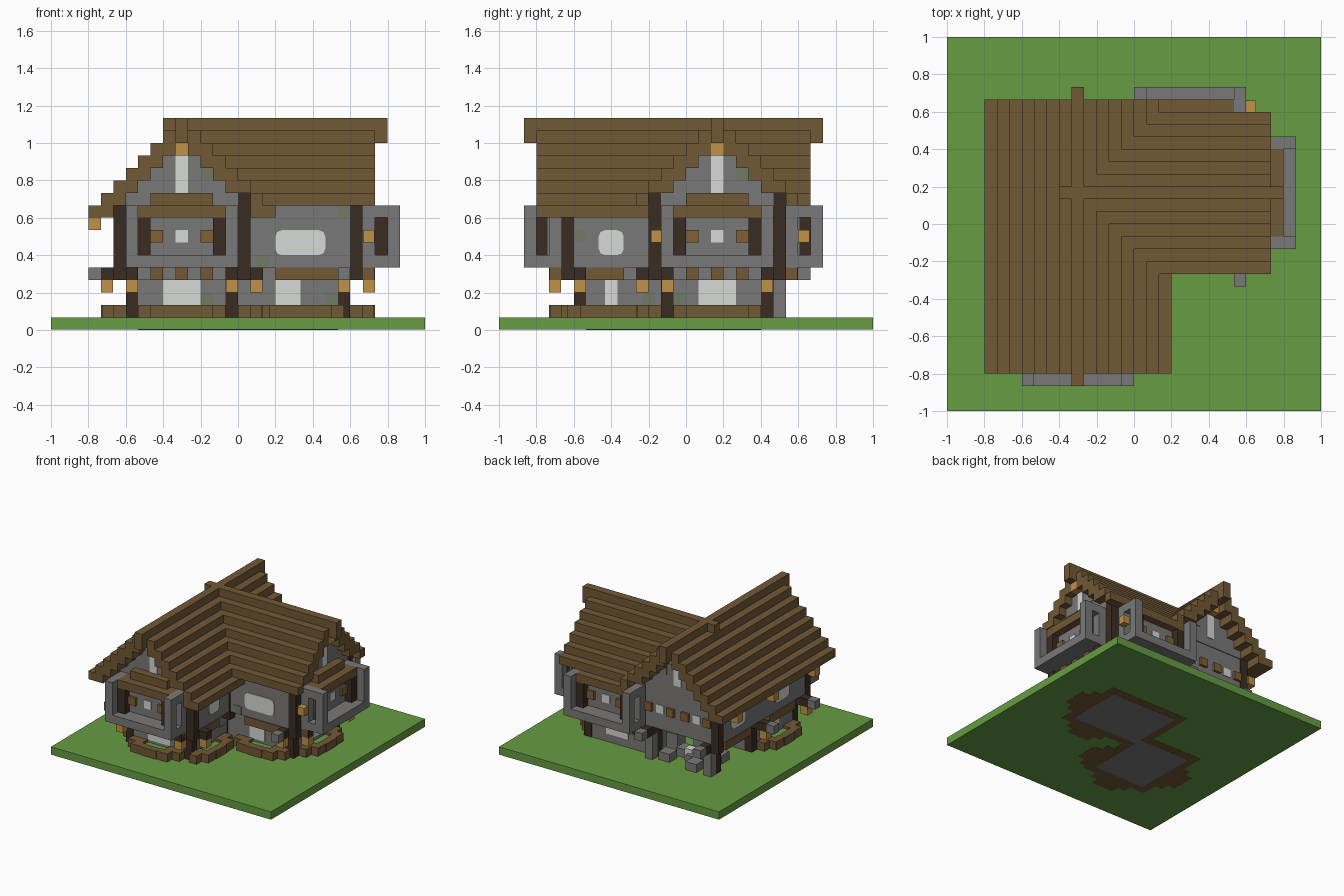
import bpy, bmesh, math
from mathutils import Matrix, Vector

if "Cube" in bpy.data.objects:
    bpy.data.objects.remove(bpy.data.objects["Cube"], do_unlink=True)

U = 1 / 15          # one block
PALETTE = {
    "grass": (.135, .335, .056), "roof_wood": (.165, .098, .036),
    "dark_wood": (.042, .025, .016), "stone": (.195, .19, .188),
    "mossy_stone": (.165, .195, .13), "lantern_gold": (.53, .29, .062),
    "pale_glass": (.68, .70, .68), "shutter_wood": (.215, .118, .034),
}
MATS = {}
for name, rgb in PALETTE.items():
    m = bpy.data.materials.new(name)
    m.use_nodes = True
    m.diffuse_color = (*rgb, 1)
    m.node_tree.nodes["Principled BSDF"].inputs["Base Color"].default_value = (*rgb, 1)
    MATS[name] = m

parts = {}          # (part, colour) -> bmesh


def mesh_of(part, colour):
    return parts.setdefault((part, colour), bmesh.new())


def box(part, colour, x, y, z):
    """Block between the given (low, high) limits in block units."""
    lims = [sorted(p) for p in (x, y, z)]
    mid = Vector([(a + b) / 2 for a, b in lims]) * U
    size = [(b - a) * U for a, b in lims]
    bmesh.ops.create_cube(mesh_of(part, colour), size=1,
                          matrix=Matrix.Translation(mid) @ Matrix.Diagonal((*size, 1)))


class Wall:
    """Local wall frame: t runs along the wall from its centre, o points outwards."""

    def __init__(self, facing, plane, centre):
        self.along_x = facing in ("front", "back")
        self.sign = 1 if facing in ("back", "right") else -1
        self.plane, self.centre = plane, centre

    def box(self, part, colour, t, o, z):
        a = [self.centre + v for v in t]
        b = [self.plane + self.sign * v for v in o]
        box(part, colour, *((a, b) if self.along_x else (b, a)), z)

    def pane(self, part, colour, half, z, o, r=.5):
        """Thin plate with rounded corners."""
        bm, rings = mesh_of(part, colour), []
        zc, h = sum(z) / 2, (z[1] - z[0]) / 2
        for depth in (o, o + .1):
            ring = []
            for k in range(12):
                ang = math.pi / 2 * (k // 3 + k % 3 / 2)
                q = math.pi / 2 * (k // 3 + .5)
                t = math.copysign(half - r, math.cos(q)) + r * math.cos(ang)
                v = math.copysign(h - r, math.sin(q)) + r * math.sin(ang)
                a, b = self.centre + t, self.plane + self.sign * depth
                ring.append(bm.verts.new(Vector((*((a, b) if self.along_x else (b, a)), zc + v)) * U))
            rings.append(ring)
        bm.faces.new(rings[0])
        bm.faces.new(rings[1])
        for k in range(12):
            j = (k + 1) % 12
            bm.faces.new((rings[0][k], rings[0][j], rings[1][j], rings[1][k]))


def both(t0, t1):
    return ((t0, t1), (-t1, -t0))


front = Wall("front", -10, -4.5)
right = Wall("right", 10, 2.5)
back_wing = Wall("back", 8, 4.5)
back_gable = Wall("back", 8, -4.5)
inner_east = Wall("right", 1, -6)
inner_south = Wall("front", -3, 5)
west_front = Wall("left", -10, -4.5)
west_back = Wall("left", -10, 4)

# Ground
box("ground", "grass", (-15, 15), (-15, 15), (.04, 1))

# Floors and stone walls
box("lower_walls", "stone", (-8.9, -.1), (-8.9, 0), (1, 5))
box("lower_walls", "stone", (-.1, 8.9), (-1.9, 6.9), (1, 5))
box("upper_walls", "stone", (-9.9, .9), (-9.9, 7.9), (5, 11))
box("upper_walls", "stone", (.9, 9.9), (-2.9, 7.9), (5, 11))
box("porch_ceiling", "stone", (-9, 0), (0, 7), (4.5, 5))
box("foundation", "stone", (-8, -1), (-8, 0), (0, .1))
box("foundation", "stone", (-1, 8), (-1, 6), (0, .1))
box("foundation_rim", "roof_wood", (-9, 0), (-9, 1), (.02, .1))
box("foundation_rim", "roof_wood", (-2, 9), (-2, 7), (.02, .1))

# Corner posts, upper and lower
for x, y in ((-10, -10), (0, -10), (0, -3), (9, -3), (9, 7), (0, 7), (-10, 7)):
    box("upper_posts", "dark_wood", (x, x + 1), (y, y + 1), (4, 11))
for x, y in ((-9, -9), (-1, -9), (-1, -2), (8, -2), (8, 6), (-1, 6), (-9, 6), (-9, -1)):
    box("lower_posts", "dark_wood", (x, x + 1), (y, y + 1), (1, 5))


# Stepped roofs
def roof_strip(part, along_x, a, b, z):
    box(part, "roof_wood", *((a, b) if along_x else (b, a)), z)


for n in range(1, 8):
    top = 17 - n
    west_low = top - (2 if n < 7 else 1)
    east_low = top - (1 if n in (5, 7) else 2)
    cross_low = top - (2 if n < 5 else 1)
    roof_strip("main_roof", False, (-12, 10), (-4.5 - n - .5, -4.5 - n + .5), (west_low, top))
    roof_strip("main_roof", False, (-12, 10), (-4.5 + n - .5, -4.5 + n + .5), (east_low, top))
    if n < 7:
        for s in (1, -1):
            roof_strip("cross_roof", True, (n - 4, 11), (2.5 + s * n - .5, 2.5 + s * n + .5), (cross_low, top))
roof_strip("main_ridge", False, (-13, 11), (-5, -4), (15, 17))
roof_strip("cross_ridge", True, (-4, 12), (2, 3), (15, 17))
roof_strip("cross_ridge", True, (-6, -5), (2, 3), (16, 17))


# Gable ends
def gable(w):
    for n in range(5):
        w.box("gable_wall", "stone", (-n - .5, n + .5), (-1, 0), (10, 15 - n))
    w.box("gable_window", "pale_glass", (-.5, .5), (0, .1), (11, 14))
    w.box("lanterns", "lantern_gold", (-.5, .5), (0, 1), (14, 15))
    w.box("gable_moss", "mossy_stone", (1.5, 2.5), (0, .05), (12, 13))


for w in (front, right, back_gable):
    gable(w)


# Projecting bays with stone frames
def bay(w):
    w.box("bay_panel", "stone", (-3.5, 3.5), (0, 1.1), (5, 9.5))
    w.box("bay_frame", "stone", (-4.5, 4.5), (2, 3), (5, 6))
    w.box("bay_floor", "stone", (-4.5, 4.5), (0, 2), (5, 6))
    for t in both(3.5, 4.5):
        w.box("bay_frame", "stone", t, (2, 3), (6, 10))
        w.box("bay_frame", "stone", t, (0, 2), (9, 10))
        w.box("bay_frame", "stone", t, (0, 1), (6, 9))
    for t in both(2.5, 3.5):
        w.box("bay_posts", "dark_wood", t, (1, 2), (6, 9))
    w.box("bay_roof", "roof_wood", (-3.5, 3.5), (0, 2), (9, 10))
    w.box("bay_roof", "roof_wood", (-2.5, 2.5), (0, 1), (10, 11))
    w.pane("bay_window", "pale_glass", .5, (7, 8), 1.1, .02)
    for t in both(1.5, 2.5):
        w.box("shutters", "shutter_wood", t, (1, 1.4), (7, 8))
    for k in range(-4, 5, 2):
        w.box("joists", "roof_wood", (k - .5, k + .5), (-1, .9), (4, 5))
    for k in range(-3, 4, 2):
        w.box("joist_gaps", "stone", (k - .5, k + .5), (-1, 0), (4, 5))


for w in (front, right, back_wing):
    bay(w)

# Side lanterns on two of the bays
right.box("lanterns", "lantern_gold", (-5.3, -4.5), (.05, .95), (7, 8))
back_wing.box("lanterns", "lantern_gold", (4.5, 5.3), (1, 1.9), (7, 8))

# Plain upper walls: rounded window over a wooden sill beam
for w, half, sill in ((inner_south, 2, (-2, 3)), (inner_east, 1, (-2, 1)),
                      (west_front, 1.4, (-2.5, 2.5)), (west_back, 1.4, (-2.5, 2.5))):
    w.pane("rounded_window", "pale_glass", half, (6, 8), -.1)
    w.box("sill_beam", "roof_wood", sill, (-1, 0), (4, 5))
inner_south.box("moss_patch", "mossy_stone", (3, 4), (-.1, -.05), (9, 10))
inner_south.box("moss_patch", "mossy_stone", (-3.5, -2.5), (-.1, -.05), (5, 6))
inner_east.box("moss_patch", "mossy_stone", (-3, -2), (-.1, -.05), (7, 8))

# Back gable wall: two small shuttered windows
for s in (-2.5, 2.5):
    back_gable.box("bay_window", "pale_glass", (s - .5, s + .5), (-.1, 0), (7, 8))
    for d in (-1.5, 1.5):
        back_gable.box("shutters", "shutter_wood", (s + d - .5, s + d + .5), (-.1, .2), (7, 8))

# Lower windows, given by their extent along the wall
for w, t in ((front, (-1.5, 1.5)), (right, (-1.5, 1.5)), (back_wing, (-1.5, 1.5)),
             (inner_south, (-2, 0)), (inner_east, (-.5, .5)), (west_front, (-1, 1))):
    w.box("lower_window", "pale_glass", t, (-1.1, -1), (2, 4))
for w, t in ((front, 1.5), (inner_south, 2), (right, -3.5), (inner_east, 2.5)):
    w.box("moss_patch", "mossy_stone", (t, t + 1), (-1.1, -1.05), (2, 3))


# Log planters round the base
def planter(w):
    for t in both(1.5, 3.5):
        w.box("planter_logs", "roof_wood", t, (-1, 0), (1, 2))
    for t in both(1, 2.5):
        w.box("planter_logs", "roof_wood", t, (0, .9), (1, 2))
    w.box("planter_logs", "roof_wood", (-1, 1), (.1, 1), (1, 2))
    w.box("foundation_rim", "roof_wood", (-2.5, 2.5), (-1, 0), (.02, .1))
    w.box("foundation_rim", "roof_wood", (-1.5, 1.5), (0, 1), (.02, .1))
    w.box("planter_grass", "grass", (-1.5, 1.5), (-1, .1), (1, 1.7))


for w in (front, right, inner_south, inner_east, west_front):
    planter(w)

# Beam ends; some carry a hanging lantern or a stone tip
BEAMS = ((front, (-4, 4), True, False), (right, (-4, 4), True, False),
         (inner_east, (-2.5,), True, False), (back_wing, (-4, 4), False, False),
         (west_front, (-4, 4), True, True), (back_gable, (-4, 4), False, True))
for w, spots, lantern, tip in BEAMS:
    for t in spots:
        w.box("beam_ends", "dark_wood", (t - .5, t + .5), (-1, 1), (4, 5))
        if lantern:
            w.box("lanterns", "lantern_gold", (t - .48, t + .48), (.02, .98), (3, 4))
        if tip:
            w.box("beam_tips", "stone", (t - .5, t + .5), (1, 2), (4, 5))
box("beam_ends", "dark_wood", (8, 9), (-4, -2), (4, 5))
box("beam_tips", "stone", (8, 9), (-5, -4), (4, 5))
box("lanterns", "lantern_gold", (8, 9), (-4, -3), (3, 4))

# Eave lanterns on the left slope
for y in (-9, -1, 6):
    box("lanterns", "lantern_gold", (-12, -11), (y, y + 1), (8, 9))

# Open porch with rough stones and steps
for x, y, top in ((-8, 3, 2), (-6, 5, 2), (-5, 2, 3), (-4, 4, 2), (-3, 6, 2), (-7, 6.5, 2), (-2, 3, 3)):
    box("porch_stones", "stone", (x, x + 1.5), (y, y + 1.5), (1, top))
box("porch_stone_pale", "pale_glass", (-5, -4), (5, 6), (1, 2.5))
for x in (-1, -9):
    box("porch_pillar", "stone", (x, x + 1), (7, 8), (1, 4))

# Turn the collected blocks into objects
for (part, colour), bm in parts.items():
    bmesh.ops.recalc_face_normals(bm, faces=bm.faces)
    me = bpy.data.meshes.new(part)
    bm.to_mesh(me)
    bm.free()
    me.materials.append(MATS[colour])
    bpy.context.collection.objects.link(bpy.data.objects.new(part, me))
